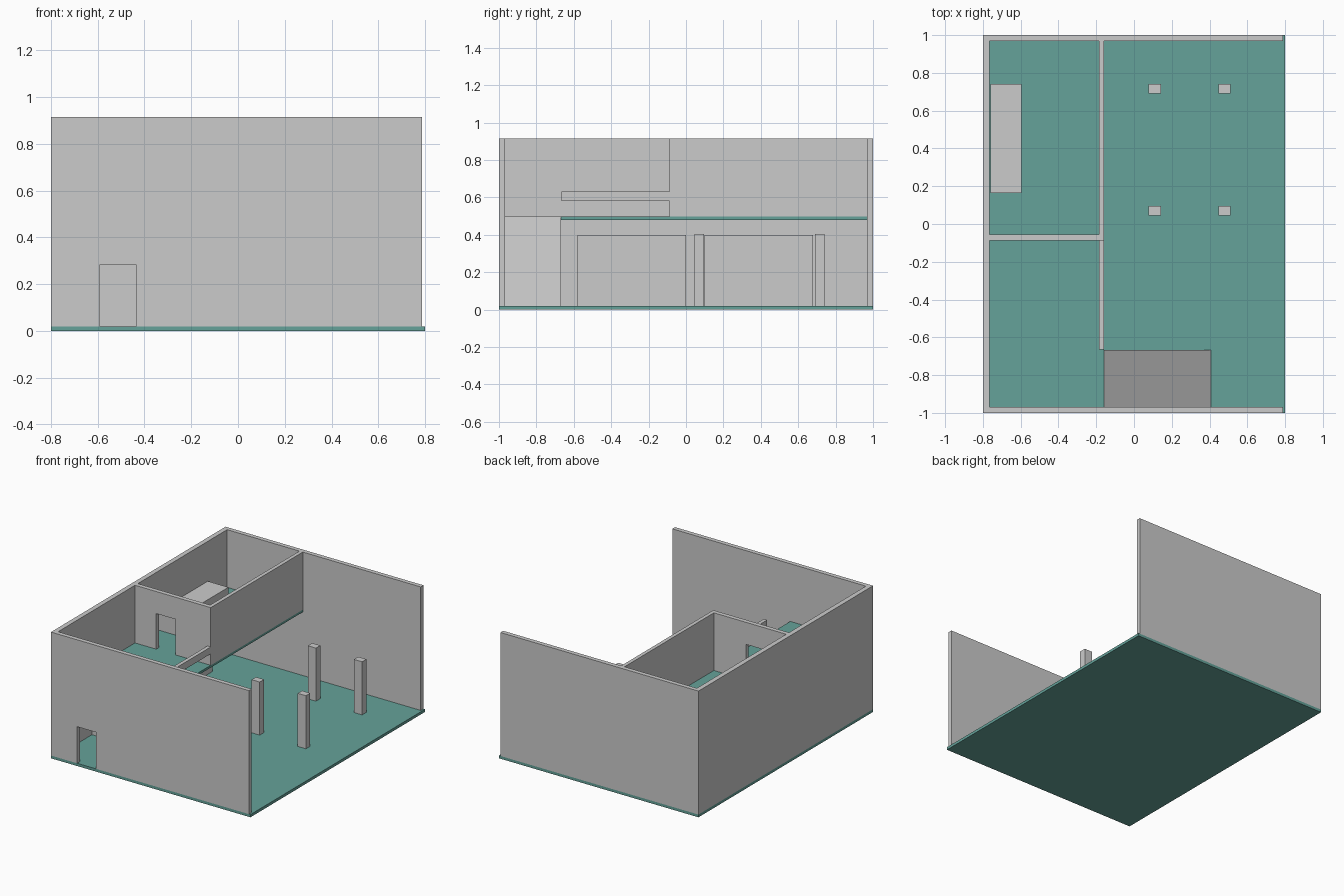
import bpy, bmesh
from mathutils import Vector

if "Cube" in bpy.data.objects:
    bpy.data.objects.remove(bpy.data.objects["Cube"])

teal = bpy.data.materials.new("floor_teal")
teal.diffuse_color = (0.13, 0.36, 0.32, 1)
teal.use_nodes = True
teal.node_tree.nodes["Principled BSDF"].inputs["Base Color"].default_value = teal.diffuse_color


def prism(name, profile, y0, y1, mat=None):
    """Extrude an x-z outline from y0 to y1."""
    bm = bmesh.new()
    face = bm.faces.new([bm.verts.new((x, y0, z)) for x, z in profile])
    ext = bmesh.ops.extrude_face_region(bm, geom=[face])["geom"]
    moved = [v for v in ext if isinstance(v, bmesh.types.BMVert)]
    bmesh.ops.translate(bm, verts=moved, vec=Vector((0, y1 - y0, 0)))
    bmesh.ops.recalc_face_normals(bm, faces=bm.faces)
    mesh = bpy.data.meshes.new(name)
    bm.to_mesh(mesh)
    bm.free()
    if mat:
        mesh.materials.append(mat)
    obj = bpy.data.objects.new(name, mesh)
    bpy.context.collection.objects.link(obj)
    return obj


def box(name, x0, x1, y0, y1, z0, z1, mat=None):
    return prism(name, [(x0, z0), (x1, z0), (x1, z1), (x0, z1)], y0, y1, mat)


def door_wall(name, x0, x1, y0, y1, z0, z1, d0, d1, dz):
    """Wall with a doorway notch between d0 and d1, up to dz."""
    return prism(name, [(x0, z0), (d0, z0), (d0, dz), (d1, dz), (d1, z0),
                        (x1, z0), (x1, z1), (x0, z1)], y0, y1)


G, U, TOP = 0.02, 0.497, 0.915   # ground level, upper level, wall top

# Floors
box("ground_floor", -0.8, 0.8, -1, 1, 0, G, teal)
box("upper_floor", -0.765, -0.158, -0.968, 0.968, 0.48, U, teal)

# Outer walls
door_wall("front_wall", -0.8, 0.788, -1, -0.968, G, TOP, -0.59, -0.437, 0.285)
box("back_wall", -0.8, 0.788, 0.968, 1, G, TOP)
box("left_wall", -0.8, -0.765, -0.968, 0.968, G, TOP)

# Upper rooms: partition, cross wall with doorway, hand rail
box("upper_partition", -0.185, -0.158, -0.087, 0.968, U, TOP)
door_wall("upper_cross_wall", -0.765, -0.185, -0.087, -0.055, U, TOP,
          -0.595, -0.442, 0.755)
box("hand_rail", -0.185, -0.158, -0.665, -0.087, 0.58, 0.63)

# Ramp up to the upper floor
prism("ramp", [(-0.158, G), (0.408, G), (-0.158, U)], -0.968, -0.667)

# Furniture blocks
box("upper_block", -0.76, -0.595, 0.165, 0.74, U, 0.63)
for i, y in enumerate((-0.58, 0.10)):
    box(f"lower_cabinet_{i + 1}", -0.765, -0.68, y, y + 0.58, G, 0.40)

# Columns
for i, x in enumerate((0.077, 0.447)):
    for j, y in enumerate((0.046, 0.69)):
        box(f"column_{i * 2 + j + 1}", x, x + 0.065, y, y + 0.05, G, 0.405)
